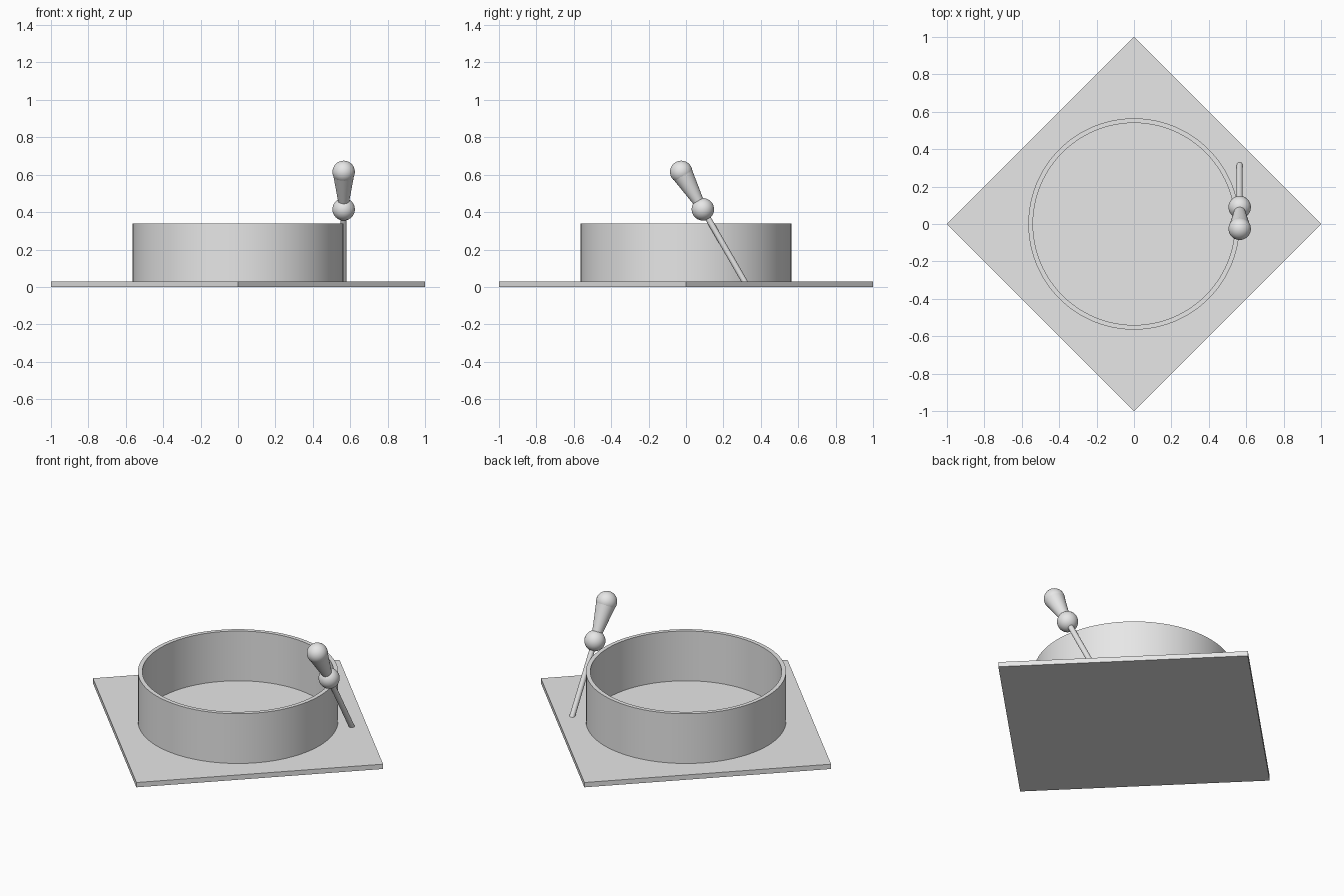
import bpy
import math
from mathutils import Vector

cube = bpy.data.objects.get("Cube")
if cube:
    bpy.data.objects.remove(cube, do_unlink=True)

# Single plain grey
grey = bpy.data.materials.new("light_grey")
grey.use_nodes = True
grey.diffuse_color = (0.8, 0.8, 0.8, 1)
grey.node_tree.nodes["Principled BSDF"].inputs["Base Color"].default_value = (0.8, 0.8, 0.8, 1)


def finish(name, smooth=True):
    obj = bpy.context.object
    obj.name = name
    obj.data.materials.append(grey)
    if smooth:
        bpy.ops.object.shade_smooth_by_angle(angle=math.radians(35))
    return obj


def taper(name, start, end, r_start, r_end):
    """Round bar between two points, with its own radius at each end."""
    axis = end - start
    bpy.ops.mesh.primitive_cone_add(vertices=32, radius1=r_start, radius2=r_end,
                                    depth=axis.length, location=(start + end) / 2,
                                    rotation=axis.to_track_quat('Z', 'Y').to_euler())
    return finish(name)


def ball(name, center, radius):
    bpy.ops.mesh.primitive_uv_sphere_add(segments=32, ring_count=16,
                                         radius=radius, location=center)
    return finish(name)


PLATE = 0.03
RIM = 0.34
OUTER, INNER = 0.565, 0.54

# Square base plate, turned to a diamond
bpy.ops.mesh.primitive_cylinder_add(vertices=4, radius=1, depth=PLATE,
                                    location=(0, 0, PLATE / 2))
finish("base_plate", smooth=False)

# Open round wall: a profile spun around the vertical axis
profile = [(OUTER, PLATE), (OUTER, RIM), (INNER, RIM), (INNER, PLATE)]
SIDES = 96
verts = [(r * math.cos(a), r * math.sin(a), z)
         for a in (math.tau * i / SIDES for i in range(SIDES)) for r, z in profile]
n = len(profile)
faces = [(i * n + k, (i + 1) % SIDES * n + k,
          (i + 1) % SIDES * n + (k + 1) % n, i * n + (k + 1) % n)
         for i in range(SIDES) for k in range(n)]
mesh = bpy.data.meshes.new("round_wall")
mesh.from_pydata(verts, [], faces)
wall = bpy.data.objects.new("round_wall", mesh)
bpy.context.collection.objects.link(wall)
bpy.ops.object.select_all(action='DESELECT')
bpy.context.view_layer.objects.active = wall
wall.select_set(True)
finish("round_wall")

# Leaning lever: rod, middle ball, tapered handle and end ball
lean = Vector((0, -math.sin(math.radians(30)), math.cos(math.radians(30))))
middle = Vector((0.565, 0.09, 0.415))
foot = middle - lean * 0.452
tip = middle + lean * 0.231
taper("lever_rod", foot, middle, 0.016, 0.016)
ball("lever_middle_ball", middle, 0.06)
taper("lever_handle", middle, tip, 0.022, 0.059)
ball("lever_end_ball", tip, 0.06)
